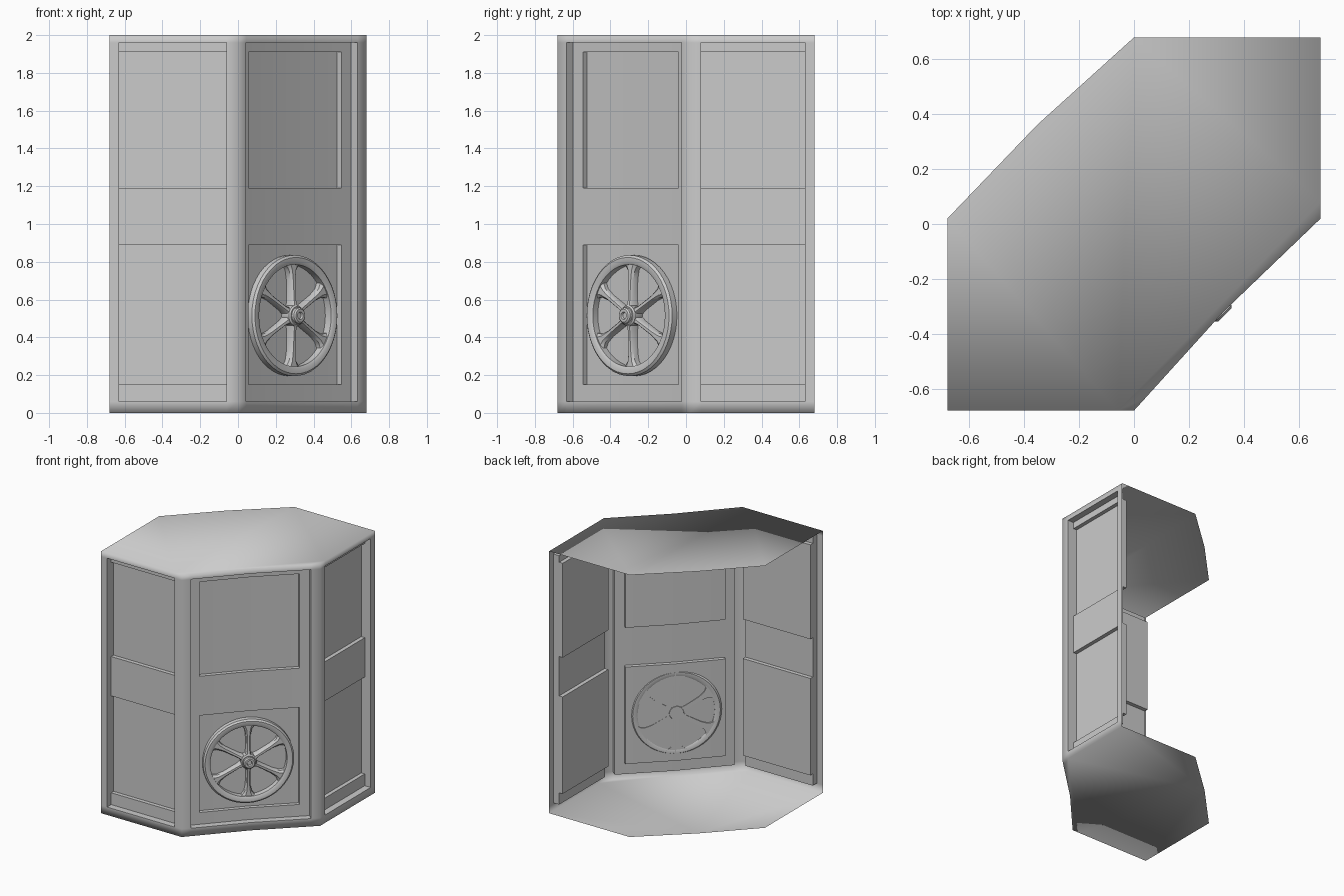
import bpy, bmesh, math
from mathutils import Vector, Matrix

if "Cube" in bpy.data.objects:
    bpy.data.objects.remove(bpy.data.objects["Cube"])

H = 0.68                 # half width of the booth
D1, D2 = 0.05, 0.03      # frame recess, extra panel recess
BEND = 0.017             # slight inward kink of the diagonal wall
V = [0, 0.06, 0.15, 0.89, 1.19, 1.91, 1.96, 2.0]


def finish(bm, name, angle=None, matrix=None):
    me = bpy.data.meshes.new(name)
    bm.to_mesh(me)
    bm.free()
    ob = bpy.data.objects.new(name, me)
    bpy.context.collection.objects.link(ob)
    if matrix:
        ob.matrix_world = matrix
    if angle:
        bpy.context.view_layer.objects.active = ob
        ob.select_set(True)
        bpy.ops.object.shade_smooth_by_angle(angle=math.radians(angle))
        ob.select_set(False)
    return ob


def wall(bm, p0, p1, us, inset, bend=0):
    """Stepped sheet: each grid cell has its own depth. Returns border points."""
    p0, p1 = Vector(p0), Vector(p1)
    length = (p1 - p0).length
    d = (p1 - p0).normalized()
    n = Vector((d.y, -d.x))

    def point(u, v, depth):
        tent = bend * (1 - abs(2 * u / length - 1))
        p = p0 + d * u - n * (depth + tent)
        return (p.x, p.y, v)

    def depth(i, j):
        if i in (0, len(us) - 2) or j in (0, len(V) - 2):
            return 0
        panel = inset <= i < len(us) - 1 - inset and j in (2, 4)
        return D1 + D2 if panel else D1

    def face(*pts):
        bm.faces.new([bm.verts.new(p) for p in pts])

    for i in range(len(us) - 1):
        for j in range(len(V) - 1):
            a, b, s, t = us[i], us[i + 1], V[j], V[j + 1]
            k = depth(i, j)
            face(point(a, s, k), point(b, s, k), point(b, t, k), point(a, t, k))
            if i < len(us) - 2 and depth(i + 1, j) != k:
                r = depth(i + 1, j)
                face(point(b, s, k), point(b, s, r), point(b, t, r), point(b, t, k))
            if j < len(V) - 2 and depth(i, j + 1) != k:
                r = depth(i, j + 1)
                face(point(a, t, k), point(b, t, k), point(b, t, r), point(a, t, r))
    return [point(u, 0, 0)[:2] for u in us]


# booth shell: three panelled walls, open back, floor and roof
bm = bmesh.new()
L = math.hypot(H, 0.70)
outline = wall(bm, (-H, -H), (0, -H), [0, 0.05, 0.62, H], 1)
outline += wall(bm, (0, -H), (H, 0.02),
                [0, 0.065, 0.135, L / 2, L - 0.135, L - 0.065, L], 2, BEND)[1:]
outline += wall(bm, (H, 0.02), (H, H), [0, 0.06, 0.61, 0.66], 1)[1:]
outline += [(0, H), (-0.352, 0.362), (-H, 0.02)]
bm.faces.new([bm.verts.new((x, y, 2)) for x, y in outline])
bm.faces.new([bm.verts.new((x, y, 0)) for x, y in reversed(outline)])
bmesh.ops.remove_doubles(bm, verts=bm.verts, dist=1e-4)
for f in bm.faces:
    f.smooth = True
for e in bm.edges:
    inside = any(0.01 < v.co.z < 1.99 for v in e.verts)
    if inside and len(e.link_faces) == 2 and e.calc_face_angle(0) > math.radians(50):
        e.smooth = False
finish(bm, "booth_shell")

# wheel frame: local z points out of the diagonal wall, local y is up
out = Vector((1, -1, 0)).normalized()
up = Vector((0, 0, 1))
side = up.cross(out)
M = Matrix((side, up, out)).transposed().to_4x4()
M.translation = (0.287, -0.287, 0.515)


def lathe(name, profile, steps, closed):
    bm = bmesh.new()
    vs = [bm.verts.new((r, 0, z)) for r, z in profile]
    es = [bm.edges.new((vs[i], vs[i + 1])) for i in range(len(vs) - 1)]
    if closed:
        es.append(bm.edges.new((vs[-1], vs[0])))
    bmesh.ops.spin(bm, geom=vs + es, cent=(0, 0, 0), axis=(0, 0, 1),
                   angle=2 * math.pi, steps=steps, use_duplicate=False)
    bmesh.ops.remove_doubles(bm, verts=bm.verts, dist=1e-4)
    bmesh.ops.recalc_face_normals(bm, faces=bm.faces)
    return finish(bm, name, 35, M)


# rim
lathe("wheel_rim", [(0.27, -0.022), (0.282, -0.029), (0.308, -0.029), (0.32, -0.018),
                    (0.32, 0.018), (0.308, 0.029), (0.282, 0.029), (0.27, 0.022)], 48, True)

# hub with stepped cap and small bore
lathe("wheel_hub", [(0, -0.032), (0.05, -0.032), (0.056, -0.02), (0.056, 0.03),
                    (0.048, 0.038), (0.042, 0.038), (0.042, 0.055), (0.034, 0.062),
                    (0.02, 0.062), (0.016, 0.05), (0, 0.05)], 24, False)

# six spokes, flared where they meet the rim and dished out towards the hub
bm = bmesh.new()
stations = [(0.045, 0.020, 0.03), (0.08, 0.014, 0.022), (0.19, 0.016, 0.016),
            (0.24, 0.026, 0.015), (0.265, 0.045, 0.015), (0.28, 0.075, 0.015)]
for k in range(6):
    rot = Matrix.Rotation(math.radians(90 + 60 * k), 3, 'Z')
    rings = []
    for r, w, z in stations:
        sec = [(-w, -0.029), (w, -0.029), (w, z - 0.012), (w * 0.5, z), (-w * 0.5, z), (-w, z - 0.012)]
        rings.append([bm.verts.new(rot @ Vector((r, y, h))) for y, h in sec])
    for a, b in zip(rings, rings[1:]):
        for i in range(6):
            j = (i + 1) % 6
            bm.faces.new((a[i], a[j], b[j], b[i]))
    bm.faces.new(rings[0])
    bm.faces.new(rings[-1])
bmesh.ops.recalc_face_normals(bm, faces=bm.faces)
finish(bm, "wheel_spokes", 35, M)
